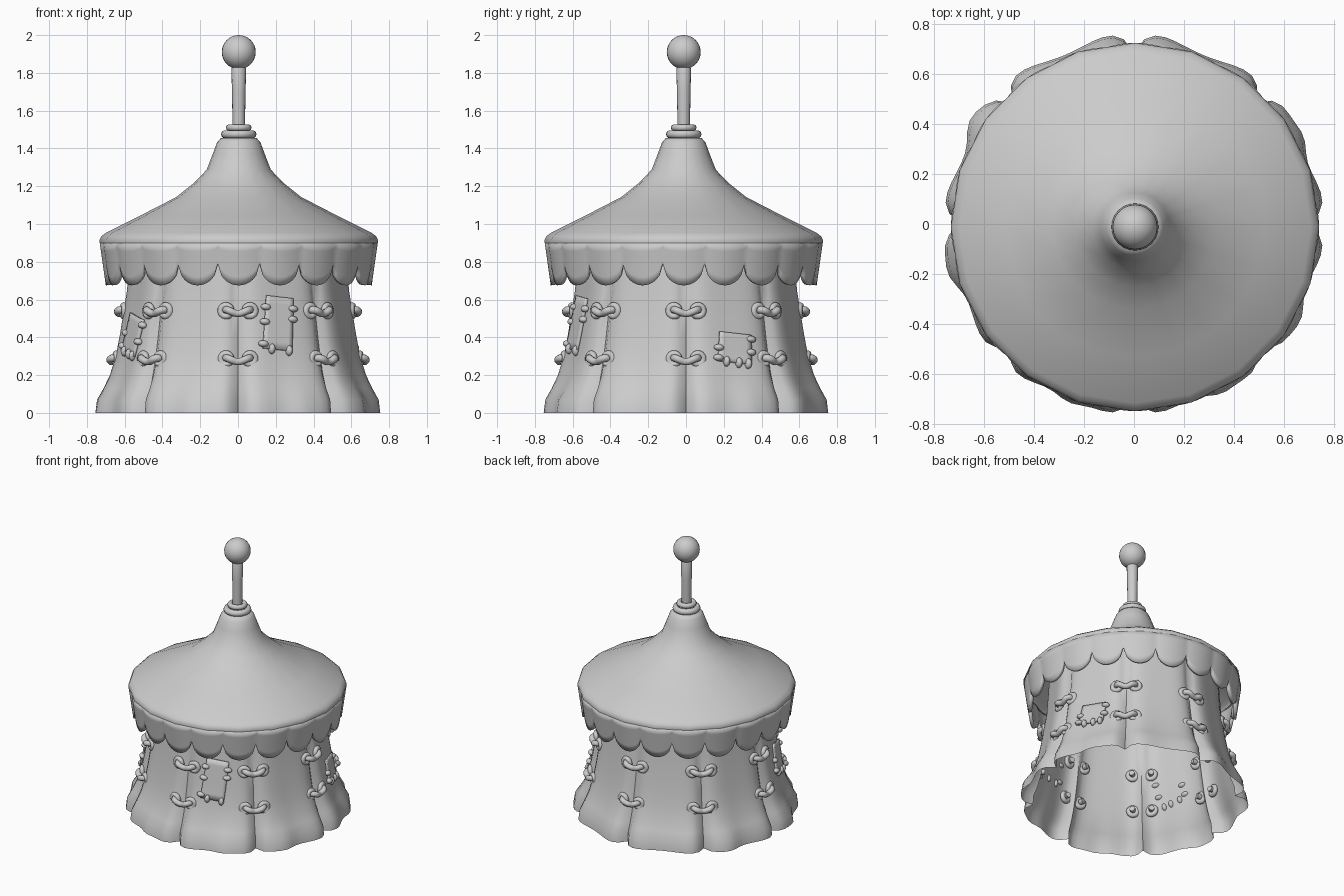
import bpy, bmesh, math
from math import sin, cos, pi, radians
from mathutils import Matrix, Vector

cube = bpy.data.objects.get("Cube")
if cube:
    bpy.data.objects.remove(cube)

canvas = bpy.data.materials.new("canvas_grey")
canvas.use_nodes = True
canvas.diffuse_color = (0.6, 0.6, 0.6, 1)
canvas.node_tree.nodes["Principled BSDF"].inputs["Base Color"].default_value = (0.6, 0.6, 0.6, 1)

CENTRE = Vector((0.004, -0.012, 0))
SEAMS, SCALLOPS = 8, 20


def finish(obj, name, angle=50):
    obj.name = obj.data.name = name
    obj.data.materials.clear()
    obj.data.materials.append(canvas)
    bpy.ops.object.select_all(action='DESELECT')
    obj.select_set(True)
    bpy.context.view_layer.objects.active = obj
    bpy.ops.object.shade_smooth_by_angle(angle=radians(angle))
    return obj


def grid(name, point, rows, cols, closed=True, thick=0, angle=50):
    """Surface from point(row, col), rows going up and columns anticlockwise."""
    mesh = bpy.data.meshes.new(name)
    bm = bmesh.new()
    v = [[bm.verts.new(point(i, j)) for j in range(cols)] for i in range(rows)]
    for i in range(rows - 1):
        for j in range(cols if closed else cols - 1):
            k = (j + 1) % cols
            bm.faces.new((v[i][j], v[i][k], v[i + 1][k], v[i + 1][j]))
    bm.to_mesh(mesh)
    bm.free()
    obj = bpy.data.objects.new(name, mesh)
    bpy.context.collection.objects.link(obj)
    finish(obj, name, angle)
    if thick:
        mod = obj.modifiers.new("thickness", 'SOLIDIFY')
        mod.thickness, mod.offset = thick, -1
    return obj


def polar(r, az, z):
    return Vector((r * cos(az), r * sin(az), z))


def lathe(name, profile, sides):
    def point(i, j):
        return polar(profile[i][0], 2 * pi * j / sides, profile[i][1]) + CENTRE
    return grid(name, point, len(profile), sides)


def table(rows, z):
    """Linear lookup of the values beside a height."""
    for a, b in zip(rows, rows[1:]):
        if z <= b[0]:
            t = max(0, (z - a[0]) / (b[0] - a[0]))
            return [p + (q - p) * t for p, q in zip(a[1:], b[1:])]
    return rows[-1][1:]


# Wall: height, seam radius, fold strength
WALL = [(0, .685, 1), (.07, .68, .95), (.13, .657, .8), (.2, .637, .62), (.3, .615, .5),
        (.41, .597, .45), (.65, .562, .4), (1.0, .545, .3)]
# Place between the seams where the hem of each panel billows, if it does
PEAKS = [.2, None, None, -.4, -.3, .1, .2, -.3]


def wall_r(az, z):
    seam, fold = table(WALL, z)
    turn = az / (2 * pi / SEAMS)
    peak = PEAKS[math.floor(turn) % SEAMS]
    c = turn % 1 * 2 - 1
    r = seam + fold * (.095 * (1 - abs(c) ** 6) - .05 * cos(pi * c / 2) ** 2)
    if peak is not None:
        r += fold ** 4 * .028 * math.exp(-((c - peak) / .25) ** 2)
    return r


def wall_point(i, j):
    az = 2 * pi * j / (SEAMS * 14)
    return polar(wall_r(az, WALL[i][0]), az, WALL[i][0])


grid("tent_wall", wall_point, len(WALL), SEAMS * 14, angle=60)

# Roof, rounded over at the edge
EDGE_R, EDGE_Z = .736, .9
lathe("roof", [(EDGE_R, EDGE_Z), (.737, .916), (.727, .935), (.704, .953), (.52, 1.045), (.33, 1.143),
               (.24, 1.215), (.17, 1.287), (.138, 1.37), (.115, 1.432), (.095, 1.455), (.03, 1.46)], SCALLOPS)

# Scalloped valance hanging from the roof edge
STEPS, ROWS = 12, 6


def valance_point(i, j):
    u = (j % STEPS) / STEPS * 2 - 1
    low = .79 - .115 * math.sqrt(1 - u * u)
    t = i / (ROWS - 1)
    z = low + (EDGE_Z - low) * t
    r = .704 + (EDGE_R - .704) * (z - .675) / (EDGE_Z - .675)
    return polar(r * (1 - .0123 * u * u), 2 * pi * (j / STEPS + .5) / SCALLOPS, z) + CENTRE


grid("valance", valance_point, ROWS, SCALLOPS * STEPS, thick=.025)

# Collar, pole and ball
for name, z, major, minor in (("collar_lower", 1.475, .072, .022), ("collar_upper", 1.51, .05, .018)):
    bpy.ops.mesh.primitive_torus_add(location=CENTRE + Vector((0, 0, z)), major_segments=24,
                                     minor_segments=10, major_radius=major, minor_radius=minor)
    finish(bpy.context.object, name)
lathe("pole", [(.03, 1.45), (.033, 1.53), (.036, 1.7), (.039, 1.82), (.033, 1.836), (.005, 1.836)], 16)
bpy.ops.mesh.primitive_uv_sphere_add(segments=24, ring_count=16, radius=.09,
                                     location=CENTRE + Vector((0, 0, 1.91)))
finish(bpy.context.object, "pole_ball")


# Lacing: two eyelets joined by a short rope, shared by every seam
def make_lacing():
    parts = []
    for s in (-1, 1):
        bpy.ops.mesh.primitive_torus_add(location=(s * .064, -.015, 0),
                                         rotation=(pi / 2, 0, s * .2), major_segments=20,
                                         minor_segments=8, major_radius=.029, minor_radius=.017)
        parts.append(bpy.context.object)
    curve = bpy.data.curves.new("rope", 'CURVE')
    curve.dimensions = '3D'
    curve.bevel_depth, curve.bevel_resolution, curve.resolution_u = .02, 2, 6
    curve.use_fill_caps = True
    spline = curve.splines.new('BEZIER')
    path = [(-.066, .02, .005), (-.052, -.042, .003), (0, -.04, -.014), (.052, -.042, .003), (.066, .02, .005)]
    spline.bezier_points.add(len(path) - 1)
    for p, co in zip(spline.bezier_points, path):
        p.co = co
        p.handle_left_type = p.handle_right_type = 'AUTO'
    rope = bpy.data.objects.new("rope", curve)
    bpy.context.collection.objects.link(rope)
    bpy.ops.object.select_all(action='DESELECT')
    rope.select_set(True)
    bpy.context.view_layer.objects.active = rope
    bpy.ops.object.convert(target='MESH')
    rope = bpy.context.object
    for p in parts:
        p.select_set(True)
    bpy.ops.object.join()
    return finish(rope, "lacing")


first = make_lacing()
for row, z in (("lower", .285), ("upper", .54)):
    for k in range(SEAMS):
        obj = first if (row, k) == ("lower", 0) else first.copy()
        if obj is not first:
            bpy.context.collection.objects.link(obj)
        obj.name = f"lacing_{row}_{k + 1}"
        az = 2 * pi * k / SEAMS
        r = table(WALL, z)[0] + .012
        obj.matrix_world = Matrix.Translation(polar(r, az, z)) @ Matrix.Rotation(az + pi / 2, 4, 'Z')


# Patches that follow the wall, with stitches across their edges
def patch(name, az, z, w, h, tilt, stitches):
    az, tilt = radians(az), radians(tilt)

    def place(a, b, off):
        dx = a * cos(tilt) + b * sin(tilt)
        dz = b * cos(tilt) - a * sin(tilt)
        angle = az + dx / wall_r(az, z)
        return polar(wall_r(angle, z + dz) + off, angle, z + dz), angle

    n = 8
    grid(name, lambda i, j: place(w * (j / (n - 1) - .5), h * (i / (n - 1) - .5), .014)[0],
         n, n, closed=False, thick=.012)
    for k, (a, b) in enumerate(stitches):
        pos, angle = place(a * w, b * h, .008)
        turn = 0 if abs(a) >= abs(b) else pi / 2
        bpy.ops.mesh.primitive_uv_sphere_add(segments=12, ring_count=8, radius=1)
        obj = finish(bpy.context.object, f"{name}_stitch_{k + 1}")
        obj.matrix_world = (Matrix.Translation(pos) @ Matrix.Rotation(angle + pi / 2, 4, 'Z')
                            @ Matrix.Rotation(tilt + turn, 4, 'Y')
                            @ Matrix.Diagonal((.028, .023, .018, 1)))


SMALL = [(-.5, -.05), (-.5, -.4), (-.25, -.5), (.12, -.5), (.4, -.5), (.5, -.1), (.5, .35)]
patch("front_patch", -69.5, .475, .155, .28, 6,
      [(-.5, .28), (-.5, 0), (-.5, -.42), (-.2, -.5), (.5, .3), (.5, .1), (.4, -.5)])
patch("left_patch", 24, .345, .18, .155, 6, SMALL)
patch("right_patch", 207, .415, .18, .2, 12, SMALL)
